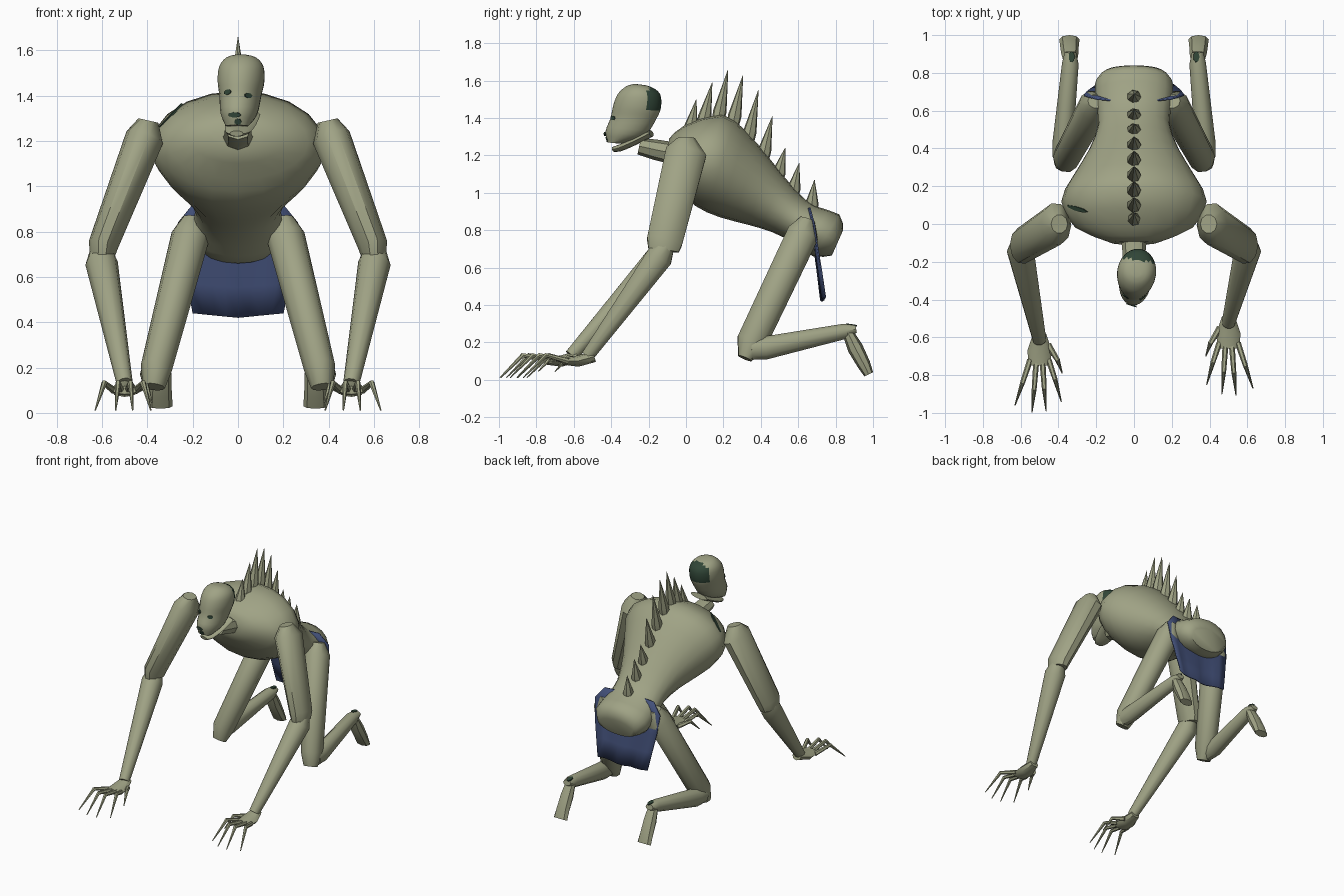
import bpy, math
from mathutils import Vector, Matrix

cube = bpy.data.objects.get("Cube")
if cube:
    bpy.data.objects.remove(cube)


def material(name, rgb):
    m = bpy.data.materials.new(name)
    m.use_nodes = True
    m.diffuse_color = (*rgb, 1)
    bsdf = m.node_tree.nodes["Principled BSDF"]
    bsdf.inputs["Base Color"].default_value = (*rgb, 1)
    bsdf.inputs["Roughness"].default_value = 0.9
    return m


SKIN = material("grey_olive_skin", (0.35, 0.365, 0.235))
BLUE = material("blue_cloth", (0.055, 0.08, 0.19))
DARK = material("dark_green", (0.03, 0.06, 0.038))


def finish(name, verts, faces, mat, angle=40):
    me = bpy.data.meshes.new(name)
    me.from_pydata(verts, [], faces)
    me.materials.append(mat)
    me.shade_smooth()
    me.set_sharp_from_angle(angle=math.radians(angle))
    ob = bpy.data.objects.new(name, me)
    bpy.context.collection.objects.link(ob)
    return ob


def skin_rings(name, rings, mat, angle=40):
    """Bridge equal rings of points and cap both ends."""
    n = len(rings[0])
    verts = [p for r in rings for p in r]
    faces = [(a * n + i, a * n + (i + 1) % n, (a + 1) * n + (i + 1) % n, (a + 1) * n + i)
             for a in range(len(rings) - 1) for i in range(n)]
    faces.append(tuple(reversed(range(n))))
    faces.append(tuple(range(len(verts) - n, len(verts))))
    ob = finish(name, verts, faces, mat, angle)
    # Make all faces point outward
    import bmesh
    bm = bmesh.new()
    bm.from_mesh(ob.data)
    bmesh.ops.recalc_face_normals(bm, faces=bm.faces)
    bm.to_mesh(ob.data)
    bm.free()
    return ob


def spline(keys, steps):
    """Catmull-Rom interpolation of the ring keys."""
    out = []
    for i in range(len(keys) - 1):
        quad = [Vector(keys[min(max(j, 0), len(keys) - 1)]) for j in range(i - 1, i + 3)]
        a, b, c, d = quad
        for s in range(steps):
            t = s / steps
            out.append((b * 2 + (c - a) * t + (a * 2 - b * 5 + c * 4 - d) * t ** 2
                        + (b * 3 - a - c * 3 + d) * t ** 3) / 2)
    return out + [Vector(keys[-1])]


def loft(name, keys, n=20, steps=2, mat=SKIN):
    """Each key: (y, z) of one edge, (y, z) of the opposite edge, half width."""
    rings = []
    for y1, z1, y2, z2, w in spline(keys, steps):
        ring = []
        for i in range(n):
            a = math.tau * i / n
            s, c = math.sin(a), math.cos(a)
            ring.append((w * c, (y1 + y2 + (y1 - y2) * s) / 2, (z1 + z2 + (z1 - z2) * s) / 2))
        rings.append(ring)
    return skin_rings(name, rings, mat, 50)


def tube(name, path, n=10, side=1, dy=0.0, mat=SKIN):
    """Each path entry: x, y, z, half width, half depth; dy shifts the far end."""
    pts = [Vector((p[0] * side, p[1], p[2])) for p in path]
    pts[-1].y += dy
    rings = []
    for i, p in enumerate(pts):
        t = (pts[min(i + 1, len(pts) - 1)] - pts[max(i - 1, 0)]).normalized()
        u = Vector((1, 0, 0))
        u = (u - t * u.dot(t)).normalized()
        v = t.cross(u)
        rings.append([p + u * path[i][3] * math.cos(math.tau * k / n)
                      + v * path[i][4] * math.sin(math.tau * k / n) for k in range(n)])
    return skin_rings(name, rings, mat)


def plate(name, target, origin, direction, rx, ry):
    """Thin painted patch laid on the surface hit by a ray."""
    hit, loc, nor, _ = target.ray_cast(Vector(origin), Vector(direction))
    if not hit:
        return
    u = Vector((1, 0, 0))
    u = (u - nor * u.dot(nor)).normalized()
    v = nor.cross(u)
    rings = [[loc + nor * h + u * rx * math.cos(math.tau * k / 7) + v * ry * math.sin(math.tau * k / 7)
              for k in range(7)] for h in (-0.004, 0.004)]
    skin_rings(name, rings, DARK)


# Torso, from neck base to rump
torso = loft("torso", [
    (-0.09, 1.29, -0.11, 1.16, 0.12), (-0.01, 1.36, -0.03, 1.03, 0.31),
    (0.19, 1.42, 0.05, 0.93, 0.385), (0.32, 1.33, 0.18, 0.87, 0.325),
    (0.45, 1.18, 0.33, 0.83, 0.24), (0.59, 1.01, 0.46, 0.79, 0.19),
    (0.69, 0.93, 0.58, 0.73, 0.2), (0.82, 0.885, 0.68, 0.66, 0.205),
    (0.84, 0.8, 0.78, 0.665, 0.15)])
plate("shoulder_mark", torso, (-0.3, 0.08, 3), (0, 0, -1), 0.08, 0.012)

# Neck, head and jaw
tube("neck", [(0, -0.25, 1.25, 0.058, 0.045), (0, -0.16, 1.23, 0.06, 0.055),
              (0, -0.06, 1.21, 0.07, 0.06)], 8)
turn = Matrix.Translation((0.015, -0.25, 0)) @ Matrix.Rotation(-0.15, 4, 'Z') @ Matrix.Translation((0, 0.25, 0))
head = loft("head", [
    (-0.42, 1.27, -0.34, 1.262, 0.05), (-0.432, 1.33, -0.22, 1.305, 0.08),
    (-0.405, 1.4, -0.155, 1.4, 0.092), (-0.39, 1.47, -0.132, 1.46, 0.103),
    (-0.365, 1.53, -0.138, 1.53, 0.097), (-0.32, 1.57, -0.19, 1.568, 0.065),
    (-0.28, 1.582, -0.25, 1.58, 0.02)], 24, 3)
head.data.materials.append(DARK)
for f in head.data.polygons:
    if f.center.y > -0.192 and 1.45 < f.center.z < 1.572:
        f.material_index = 1
jaw = loft("jaw", [(-0.19, 1.335, -0.18, 1.3, 0.075), (-0.28, 1.29, -0.27, 1.255, 0.07),
                   (-0.36, 1.258, -0.35, 1.222, 0.055), (-0.395, 1.245, -0.39, 1.22, 0.03)], 12)
for ob in (head, jaw):
    ob.data.transform(turn)
for name, x, z, rx, ry in (("right_eye", -0.045, 1.415, 0.02, 0.012), ("left_eye", 0.045, 1.4, 0.02, 0.012),
                           ("nose", -0.015, 1.315, 0.03, 0.012), ("mouth", 0, 1.285, 0.016, 0.014)):
    plate(name, head, (x, -2, z), (0, 1, 0), rx, ry)

# Spines along the back: base y, z and tip y, z
for i, (by, bz, ty, tz) in enumerate([
        (0.02, 1.32, 0.055, 1.5), (0.09, 1.36, 0.14, 1.59), (0.17, 1.38, 0.225, 1.66),
        (0.25, 1.36, 0.305, 1.63), (0.33, 1.27, 0.387, 1.55), (0.41, 1.18, 0.462, 1.41),
        (0.49, 1.08, 0.53, 1.24), (0.57, 0.99, 0.605, 1.16), (0.67, 0.91, 0.687, 1.07)]):
    k = 0.2
    tube(f"back_spine_{i + 1}", [(0, by, bz, 0.034, 0.034),
         (0, by + (ty - by) * k, bz + (tz - bz) * k, 0.037, 0.037), (0, ty, tz, 0.001, 0.001)], 7)

# Arms, hands, legs and feet on both sides
for side, label, dy in ((1, "left", 0.0), (-1, "right", -0.09)):
    tube(label + "_upper_arm", [(0.395, 0.0, 1.29, 0.045, 0.05), (0.412, 0.0, 1.215, 0.085, 0.115),
         (0.595, -0.115, 0.74, 0.066, 0.1), (0.6, -0.12, 0.69, 0.055, 0.085)], 10, side)
    tube(label + "_forearm", [(0.605, -0.1, 0.73, 0.045, 0.045), (0.602, -0.14, 0.66, 0.072, 0.075),
         (0.5, -0.525, 0.13, 0.036, 0.036)], 10, side, dy)
    palm = tube(label + "_palm", [(0.5, -0.49, 0.125, 0.035, 0.03), (0.5, -0.58, 0.1, 0.064, 0.03),
                (0.5, -0.66, 0.1, 0.058, 0.018)], 8, side)
    digits = [palm]
    for i, (base, tip, reach) in enumerate(((0.452, 0.385, -0.85), (0.485, 0.465, -0.9),
                                            (0.517, 0.54, -0.905), (0.55, 0.63, -0.87))):
        digits.append(tube(f"{label}_finger_{i + 1}", [
            (base, -0.63, 0.1, 0.016, 0.016), ((base + tip) / 2, reach + 0.12, 0.132, 0.013, 0.013),
            (tip, reach, 0.012, 0.003, 0.003)], 6, side))
    digits.append(tube(label + "_thumb", [(0.455, -0.55, 0.1, 0.018, 0.018),
                  (0.405, -0.63, 0.12, 0.013, 0.013), (0.38, -0.7, 0.045, 0.003, 0.003)], 6, side))
    for ob in digits:
        ob.data.transform(Matrix.Translation((0, dy, 0)))
    tube(label + "_thigh", [(0.2, 0.65, 0.86, 0.045, 0.04), (0.21, 0.625, 0.78, 0.085, 0.09),
         (0.36, 0.35, 0.2, 0.07, 0.085), (0.372, 0.315, 0.115, 0.05, 0.04)], 10, side)
    shin = tube(label + "_shin", [(0.38, 0.35, 0.165, 0.05, 0.06), (0.378, 0.42, 0.17, 0.055, 0.065),
                (0.337, 0.85, 0.26, 0.044, 0.043), (0.337, 0.91, 0.272, 0.03, 0.02)], 10, side)
    tube(label + "_foot", [(0.337, 0.86, 0.265, 0.036, 0.028), (0.34, 0.905, 0.17, 0.046, 0.042),
         (0.342, 0.95, 0.085, 0.05, 0.036), (0.342, 0.977, 0.03, 0.054, 0.026)], 8, side)
    plate(label + "_ankle_mark", shin, (0.33 * side, 0.885, 2), (0, 0, -1), 0.017, 0.03)

# Loincloth: a hanging sheet with soft folds
cols = 8
verts, faces = [], []
rows = [(0.65, 0.92, 0.2), (0.67, 0.84, 0.265), (0.69, 0.7, 0.25), (0.71, 0.57, 0.225), (0.728, 0.44, 0.2)]
for r, (y, z, w) in enumerate(rows):
    for c in range(cols + 1):
        s = 2 * c / cols - 1
        fold = 0.012 * s * s + 0.008 * math.sin(s * 7) * r / 4
        verts.append((w * s, y + fold, z - 0.02 * (1 - abs(s)) * r / 4))
for r in range(len(rows) - 1):
    for c in range(cols):
        a = r * (cols + 1) + c
        faces.append((a, a + 1, a + cols + 2, a + cols + 1))
cloth = finish("loincloth", verts, faces, BLUE)
thick = cloth.modifiers.new("thickness", 'SOLIDIFY')
thick.thickness = 0.008
thick.offset = 0
